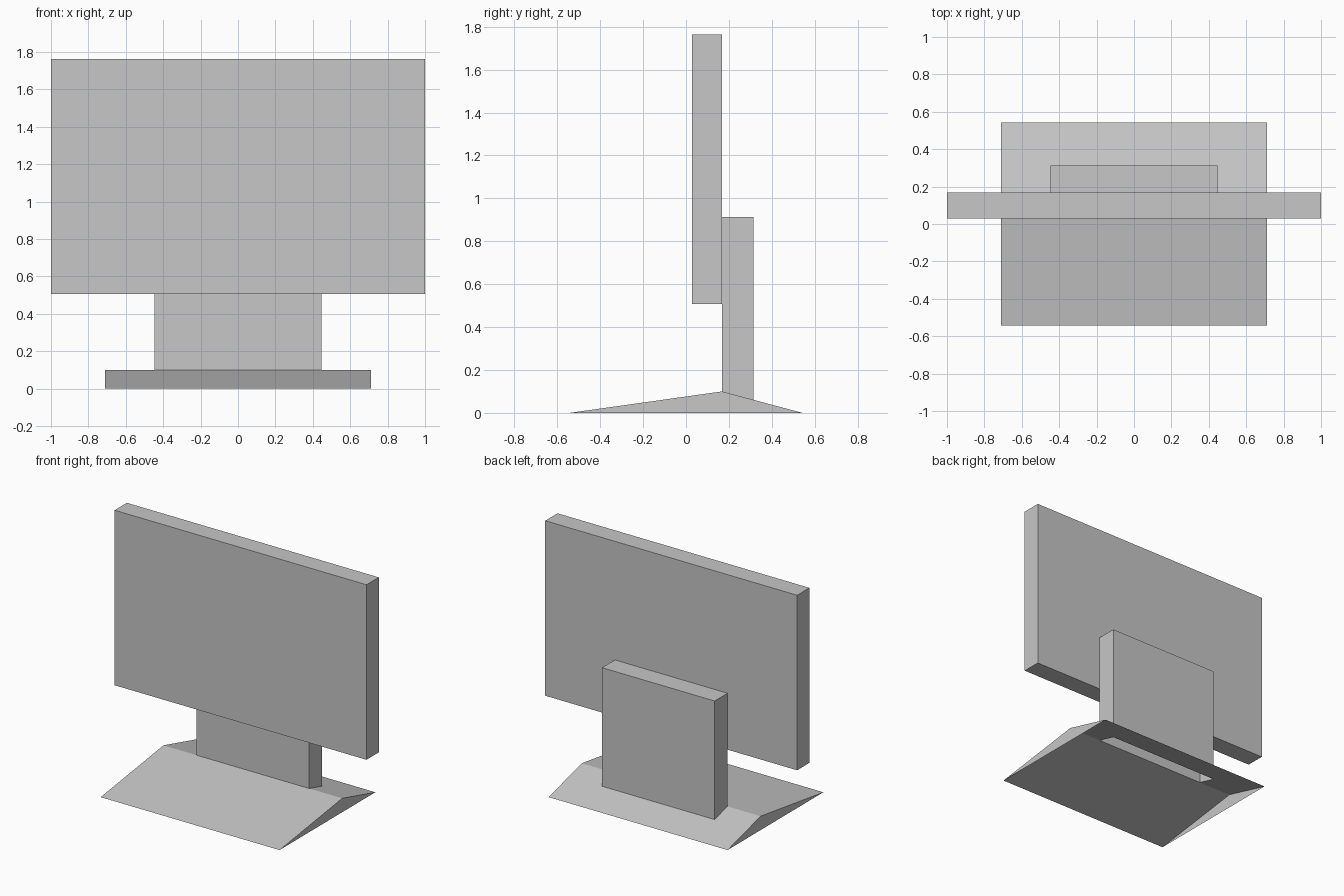
import bpy
import bmesh

# Remove the default object
cube = bpy.data.objects.get("Cube")
if cube:
    bpy.data.objects.remove(cube, do_unlink=True)

# Single flat material
GREY = (0.57, 0.57, 0.57, 1.0)
grey = bpy.data.materials.new("plain grey")
grey.use_nodes = True
grey.diffuse_color = GREY
grey.node_tree.nodes["Principled BSDF"].inputs["Base Color"].default_value = GREY

# Shared dimensions
BASE_X, BASE_Y = 0.71, 0.543
RIDGE_Y, RIDGE_Z = 0.168, 0.1
STAND_X, STAND_BACK, STAND_TOP = 0.447, 0.314, 0.912


def slope_z(y):
    """Height of the rear slope of the base at depth y."""
    return RIDGE_Z * (BASE_Y - y) / (BASE_Y - RIDGE_Y)


def finish(name, bm):
    mesh = bpy.data.meshes.new(name)
    bm.to_mesh(mesh)
    bm.free()
    mesh.materials.append(grey)
    obj = bpy.data.objects.new(name, mesh)
    bpy.context.collection.objects.link(obj)
    return obj


def box(bm, x, y0, y1, z0, z1):
    """Box centred on x = 0."""
    verts = bmesh.ops.create_cube(bm, size=1)["verts"]
    for v in verts:
        v.co.x *= 2 * x
        v.co.y = y1 if v.co.y > 0 else y0
        v.co.z = z1 if v.co.z > 0 else z0
    return verts


def face(bm, *points):
    return bm.faces.new([bm.verts.new(p) for p in points])


# Screen: plain thin slab
bm = bmesh.new()
box(bm, 1.0, 0.029, RIDGE_Y, 0.507, 1.763)
finish("screen", bm)

# Stand: hollow block, open underneath, its foot following the rear slope
bm = bmesh.new()
box(bm, STAND_X, RIDGE_Y, STAND_BACK, 0, STAND_TOP)
foot = [f for f in bm.faces if f.normal.z < -0.5 or f.calc_center_median().z < 0.01]
bmesh.ops.delete(bm, geom=foot, context='FACES_ONLY')
for v in bm.verts:
    if v.co.z < 0.01:
        v.co.z = slope_z(v.co.y)
bmesh.ops.recalc_face_normals(bm, faces=bm.faces)
finish("stand", bm)

# Base: open-bottomed wedge shell with a slot under the stand
bm = bmesh.new()
left_ridge, right_ridge = (BASE_X, RIDGE_Y, RIDGE_Z), (-BASE_X, RIDGE_Y, RIDGE_Z)
face(bm, (-BASE_X, -BASE_Y, 0), (BASE_X, -BASE_Y, 0), left_ridge, right_ridge)
slot_z = slope_z(STAND_BACK)
face(bm, (-BASE_X, STAND_BACK, slot_z), (BASE_X, STAND_BACK, slot_z),
     (BASE_X, BASE_Y, 0), (-BASE_X, BASE_Y, 0))
for side in (-1, 1):
    outer, inner = side * BASE_X, side * STAND_X
    strip = face(bm, (outer, RIDGE_Y, RIDGE_Z), (inner, RIDGE_Y, RIDGE_Z),
                 (inner, STAND_BACK, slot_z), (outer, STAND_BACK, slot_z))
    end = face(bm, (outer, -BASE_Y, 0), (outer, BASE_Y, 0),
               (outer, STAND_BACK, slot_z), (outer, RIDGE_Y, RIDGE_Z))
    strip.normal_update()
    end.normal_update()
    if strip.normal.z < 0:
        strip.normal_flip()
    if end.normal.x * side < 0:
        end.normal_flip()
bmesh.ops.remove_doubles(bm, verts=bm.verts, dist=0.0001)
finish("base", bm)
